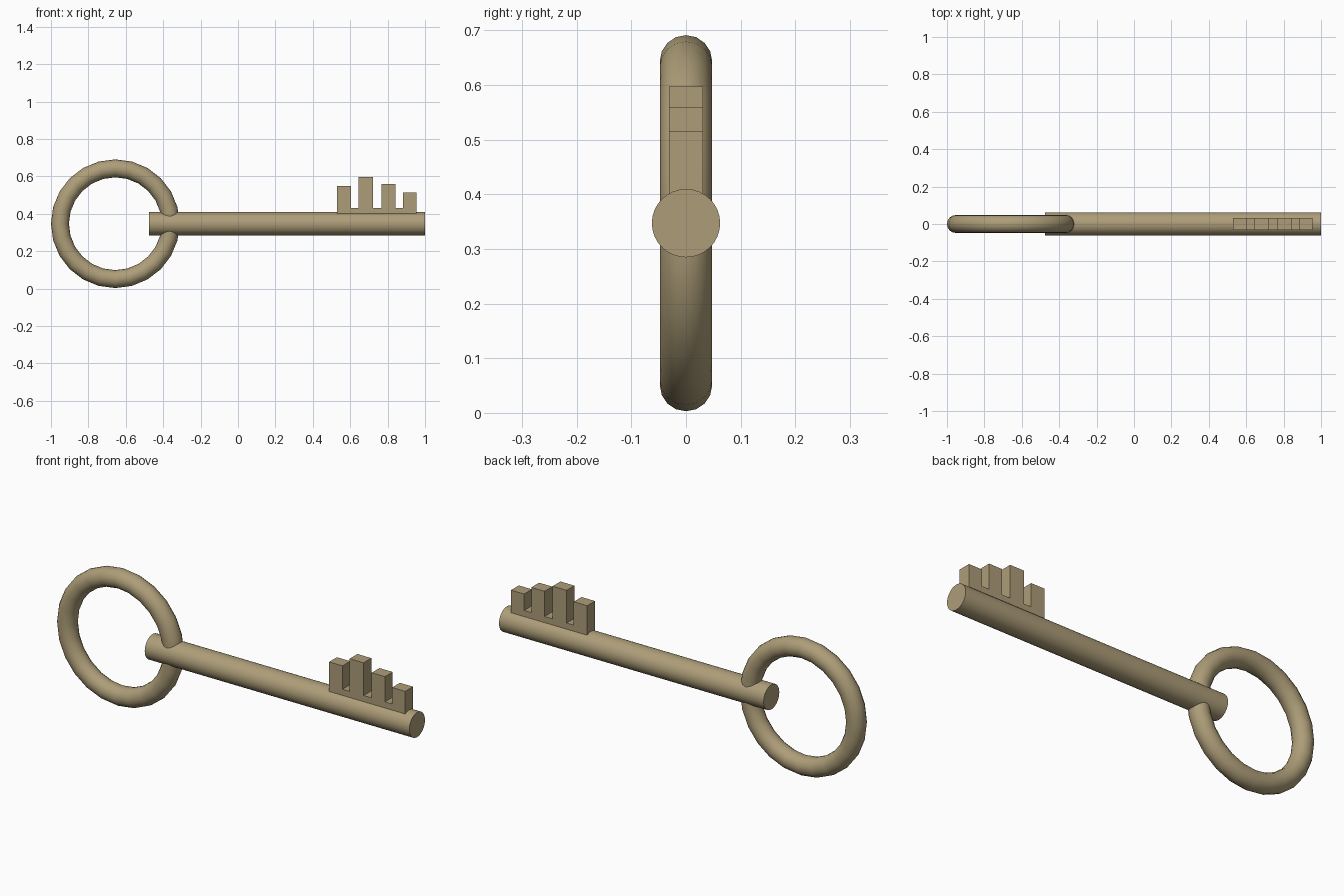
import bpy, bmesh, math

if "Cube" in bpy.data.objects:
    bpy.data.objects.remove(bpy.data.objects["Cube"])

AXIS_Z = 0.347

mat = bpy.data.materials.new("brass")
mat.diffuse_color = (0.42, 0.34, 0.19, 1)
mat.use_nodes = True
mat.node_tree.nodes["Principled BSDF"].inputs["Base Color"].default_value = mat.diffuse_color


def finish(name, smooth):
    ob = bpy.context.object
    ob.name = name
    ob.data.materials.append(mat)
    if smooth:
        bpy.ops.object.shade_smooth_by_angle(angle=math.radians(40))
    return ob


# Ring handle
bpy.ops.mesh.primitive_torus_add(
    major_segments=24, minor_segments=16, major_radius=0.296, minor_radius=0.048,
    location=(-0.656, 0, AXIS_Z), rotation=(math.pi / 2, 0, 0))
finish("ring_handle", True)

# Round shaft passing through the ring
x0, x1 = -0.477, 1.0
bpy.ops.mesh.primitive_cylinder_add(
    vertices=32, radius=0.0625, depth=x1 - x0,
    location=((x0 + x1) / 2, 0, AXIS_Z), rotation=(0, math.pi / 2, 0))
finish("shaft", True)

# Toothed bit: comb profile extruded across the thickness
teeth = [(0.53, 0.605, 0.55), (0.645, 0.723, 0.597),
         (0.768, 0.842, 0.559), (0.882, 0.955, 0.515)]
BASE, GAP, HALF = 0.36, 0.432, 0.031
profile = [(teeth[0][0], BASE)]
for i, (a, b, top) in enumerate(teeth):
    if i:
        profile.append((a, GAP))
    profile += [(a, top), (b, top)]
    if i < len(teeth) - 1:
        profile.append((b, GAP))
profile.append((teeth[-1][1], BASE))

bm = bmesh.new()
face = bm.faces.new([bm.verts.new((x, -HALF, z)) for x, z in profile])
ext = bmesh.ops.extrude_face_region(bm, geom=[face])
bmesh.ops.translate(bm, vec=(0, 2 * HALF, 0),
                    verts=[v for v in ext["geom"] if isinstance(v, bmesh.types.BMVert)])
bmesh.ops.recalc_face_normals(bm, faces=bm.faces)
mesh = bpy.data.meshes.new("toothed_bit")
bm.to_mesh(mesh)
bm.free()
bit = bpy.data.objects.new("toothed_bit", mesh)
bpy.context.collection.objects.link(bit)
bpy.context.view_layer.objects.active = bit
finish("toothed_bit", False)
